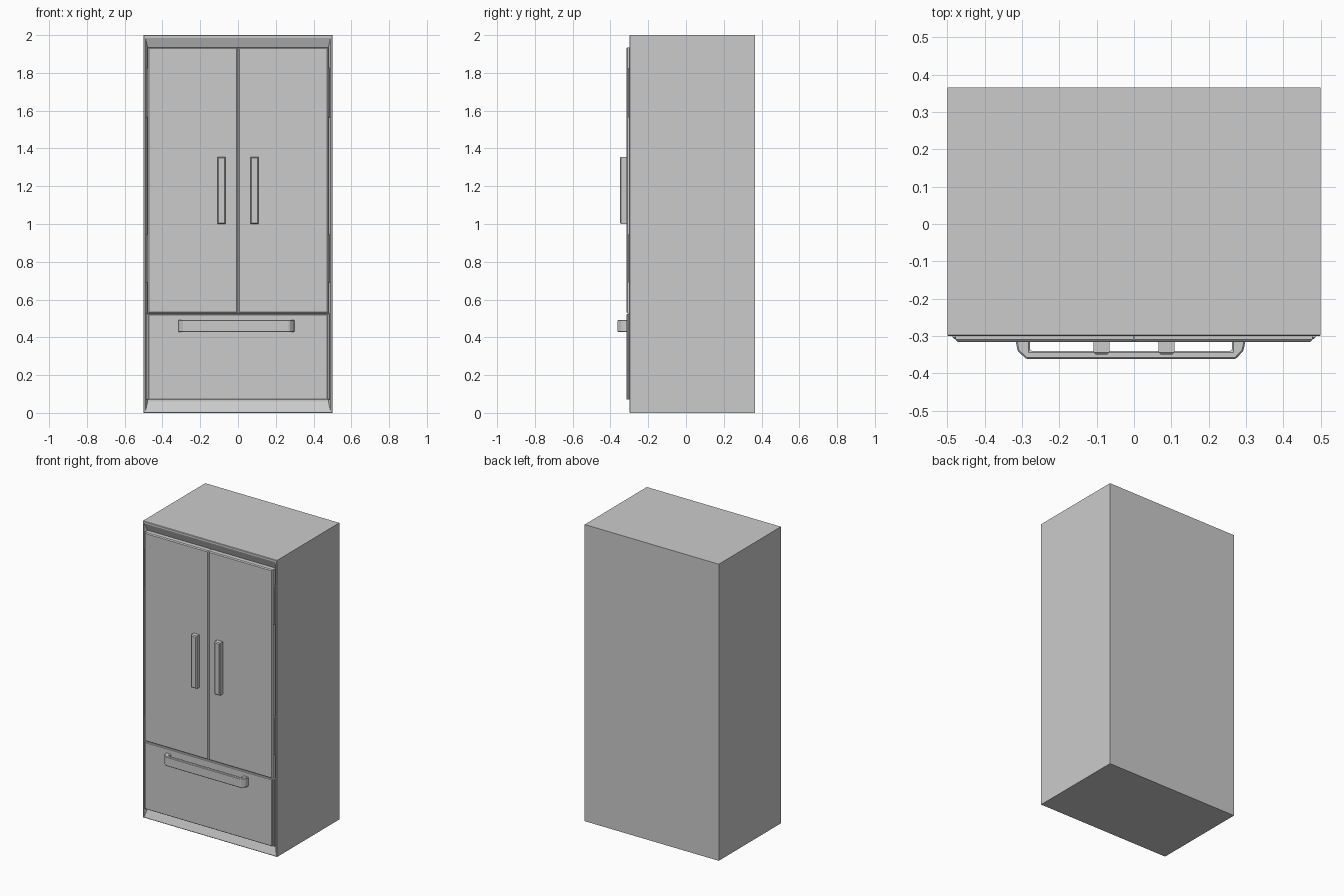
import bpy, bmesh

if "Cube" in bpy.data.objects:
    bpy.data.objects.remove(bpy.data.objects["Cube"])


def make_object(name, bm):
    bmesh.ops.recalc_face_normals(bm, faces=bm.faces)
    mesh = bpy.data.meshes.new(name)
    bm.to_mesh(mesh)
    bm.free()
    obj = bpy.data.objects.new(name, mesh)
    bpy.context.collection.objects.link(obj)
    return obj


def loft(name, rings):
    """Closed solid through rectangles (x0, x1, z0, z1, y), back to front."""
    bm = bmesh.new()
    loops = [[bm.verts.new(p) for p in ((a, y, c), (b, y, c), (b, y, d), (a, y, d))]
             for a, b, c, d, y in rings]
    for r, s in zip(loops, loops[1:]):
        for i in range(4):
            j = (i + 1) % 4
            bm.faces.new((r[i], r[j], s[j], s[i]))
    bm.faces.new(loops[0])
    bm.faces.new(loops[-1])
    return make_object(name, bm)


def panel(name, x0, x1, z0, z1, back, front, bevel):
    """Slab with chamfered front edges."""
    b = bevel
    return loft(name, [(x0, x1, z0, z1, back),
                       (x0, x1, z0, z1, front + b),
                       (x0 + b, x1 - b, z0 + b, z1 - b, front)])


# Cabinet with a thin front lip and a sloped recess behind the doors
loft("cabinet", [(-0.5, 0.5, 0, 2, 0.365),
                 (-0.5, 0.5, 0, 2, -0.297),
                 (-0.497, 0.497, 0.003, 1.997, -0.30),
                 (-0.49, 0.49, 0.008, 1.985, -0.30),
                 (-0.478, 0.478, 0.06, 1.935, -0.28)])

# Pair of upper doors, each with a handle
for side, s in (("left", -1), ("right", 1)):
    x0, x1 = sorted((s * 0.001, s * 0.478))
    panel(side + "_door", x0, x1, 0.527, 1.935, -0.275, -0.316, 0.006)
    x0, x1 = sorted((s * 0.066, s * 0.108))
    panel(side + "_door_handle", x0, x1, 1.0, 1.355, -0.31, -0.350, 0.006)

# Hinge-side trim strips filling the gap beside the doors
for side, s in (("left", -1), ("right", 1)):
    for i, (z0, z1) in enumerate(((0.07, 0.525), (0.69, 0.945), (1.565, 1.825))):
        x0, x1 = sorted((s * 0.47, s * 0.486))
        panel(f"{side}_trim_{i}", x0, x1, z0, z1, -0.28, -0.308, 0.004)

# Freezer drawer
panel("drawer", -0.475, 0.475, 0.07, 0.523, -0.275, -0.316, 0.004)

# Drawer handle: bracket profile extruded upward, with bevelled edges
profile = [(-0.317, -0.312), (-0.312, -0.340), (-0.288, -0.362), (0.272, -0.362),
           (0.293, -0.340), (0.299, -0.312), (0.262, -0.312), (0.262, -0.340),
           (-0.278, -0.340), (-0.278, -0.312)]
bm = bmesh.new()
face = bm.faces.new([bm.verts.new((x, y, 0.428)) for x, y in profile])
new = bmesh.ops.extrude_face_region(bm, geom=[face])["geom"]
bmesh.ops.translate(bm, vec=(0, 0, 0.064),
                    verts=[v for v in new if isinstance(v, bmesh.types.BMVert)])
handle = make_object("drawer_handle", bm)
bevel = handle.modifiers.new("edge_bevel", "BEVEL")
bevel.width = 0.004
bevel.segments = 1
